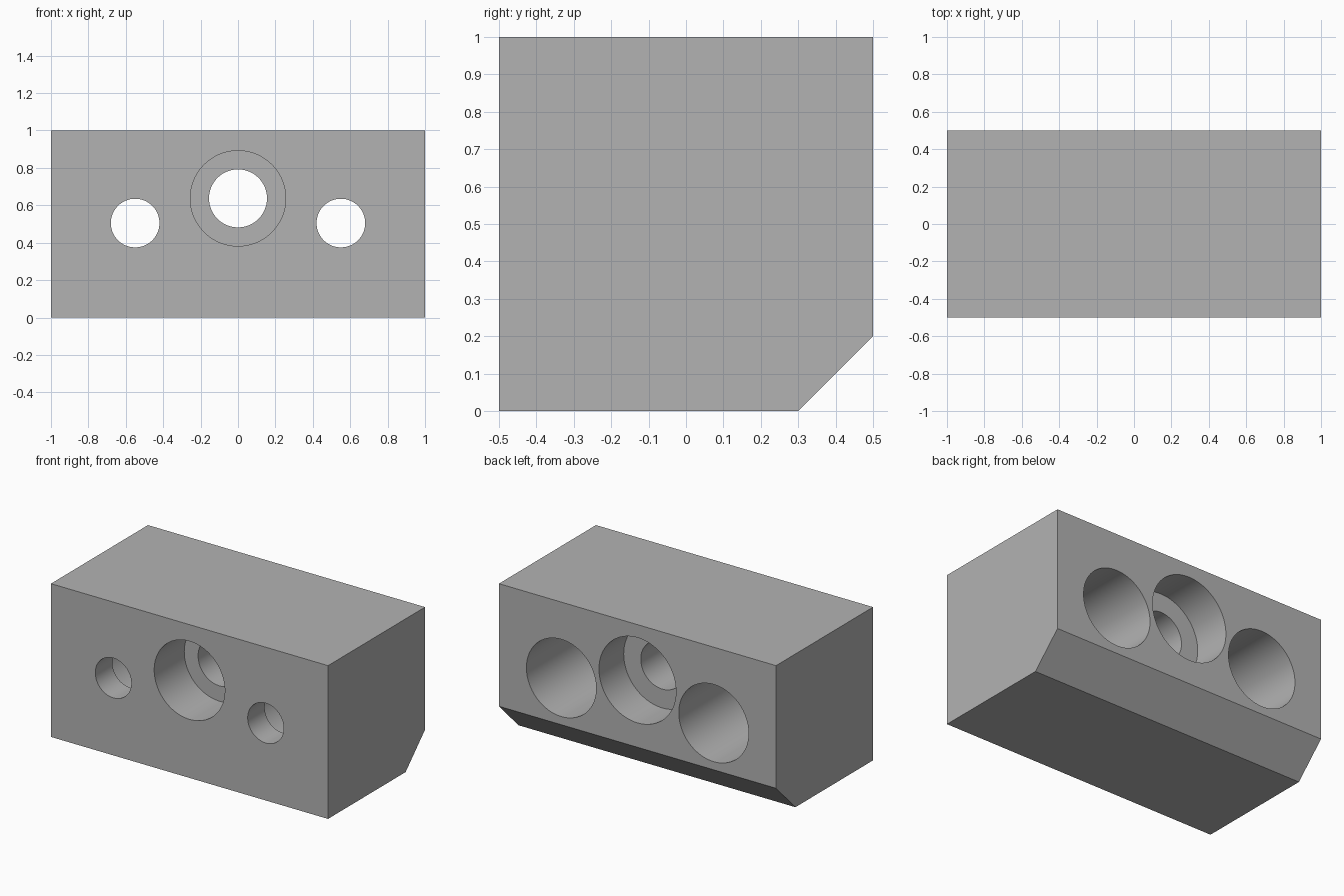
import bpy
import math

old = bpy.data.objects.get("Cube")
if old:
    bpy.data.objects.remove(old, do_unlink=True)

# Plain grey material
grey = bpy.data.materials.new("plain grey")
grey.use_nodes = True
colour = (0.45, 0.45, 0.45, 1)
grey.diffuse_color = colour
grey.node_tree.nodes["Principled BSDF"].inputs["Base Color"].default_value = colour

# Block: side profile with a chamfered lower back edge, extruded along x
profile = [(-0.5, 0), (0.3, 0), (0.5, 0.2), (0.5, 1), (-0.5, 1)]
n = len(profile)
verts = [(x, y, z) for x in (-1, 1) for y, z in profile]
faces = [tuple(reversed(range(n))), tuple(range(n, 2 * n))]
faces += [(i, (i + 1) % n, (i + 1) % n + n, i + n) for i in range(n)]
mesh = bpy.data.meshes.new("mounting_block")
mesh.from_pydata(verts, [], faces)
mesh.materials.append(grey)
block = bpy.data.objects.new("mounting_block", mesh)
bpy.context.collection.objects.link(block)


def bore(name, x, z, steps):
    """Cut a stepped round hole along y; steps are (y, radius) pairs."""
    sides = 96
    points = [(x + r * math.cos(a), y, z + r * math.sin(a))
              for y, r in steps
              for a in (math.tau * i / sides for i in range(sides))]
    last = (len(steps) - 1) * sides
    quads = [tuple(range(sides)), tuple(reversed(range(last, last + sides)))]
    for k in range(0, last, sides):
        for i in range(sides):
            j = (i + 1) % sides
            quads.append((k + i, k + sides + i, k + sides + j, k + j))
    shape = bpy.data.meshes.new(name)
    shape.from_pydata(points, [], quads)
    shape.materials.append(grey)
    cutter = bpy.data.objects.new(name, shape)
    bpy.context.collection.objects.link(cutter)
    cutter.hide_render = True
    cut = block.modifiers.new(name, 'BOOLEAN')
    cut.operation = 'DIFFERENCE'
    cut.solver = 'EXACT'
    cut.object = cutter
    return cutter


# Centre hole, counterbored from both faces; side holes, from the back only
cutters = [bore("centre_bore", 0, 0.637,
                [(-0.6, 0.255), (-0.19, 0.255), (-0.19, 0.155),
                 (0.245, 0.155), (0.245, 0.278), (0.6, 0.278)])]
for side, x in (("right", -0.55), ("left", 0.55)):
    cutters.append(bore(side + "_bore", x, 0.505,
                        [(-0.6, 0.13), (-0.325, 0.13),
                         (-0.325, 0.252), (0.6, 0.252)]))

# Apply the cuts, then smooth the bore walls
bpy.ops.object.select_all(action='DESELECT')
block.select_set(True)
bpy.context.view_layer.objects.active = block
for cutter in cutters:
    bpy.ops.object.modifier_apply(modifier=cutter.name)
    bpy.data.objects.remove(cutter, do_unlink=True)
bpy.ops.object.shade_smooth_by_angle(angle=math.radians(30))
